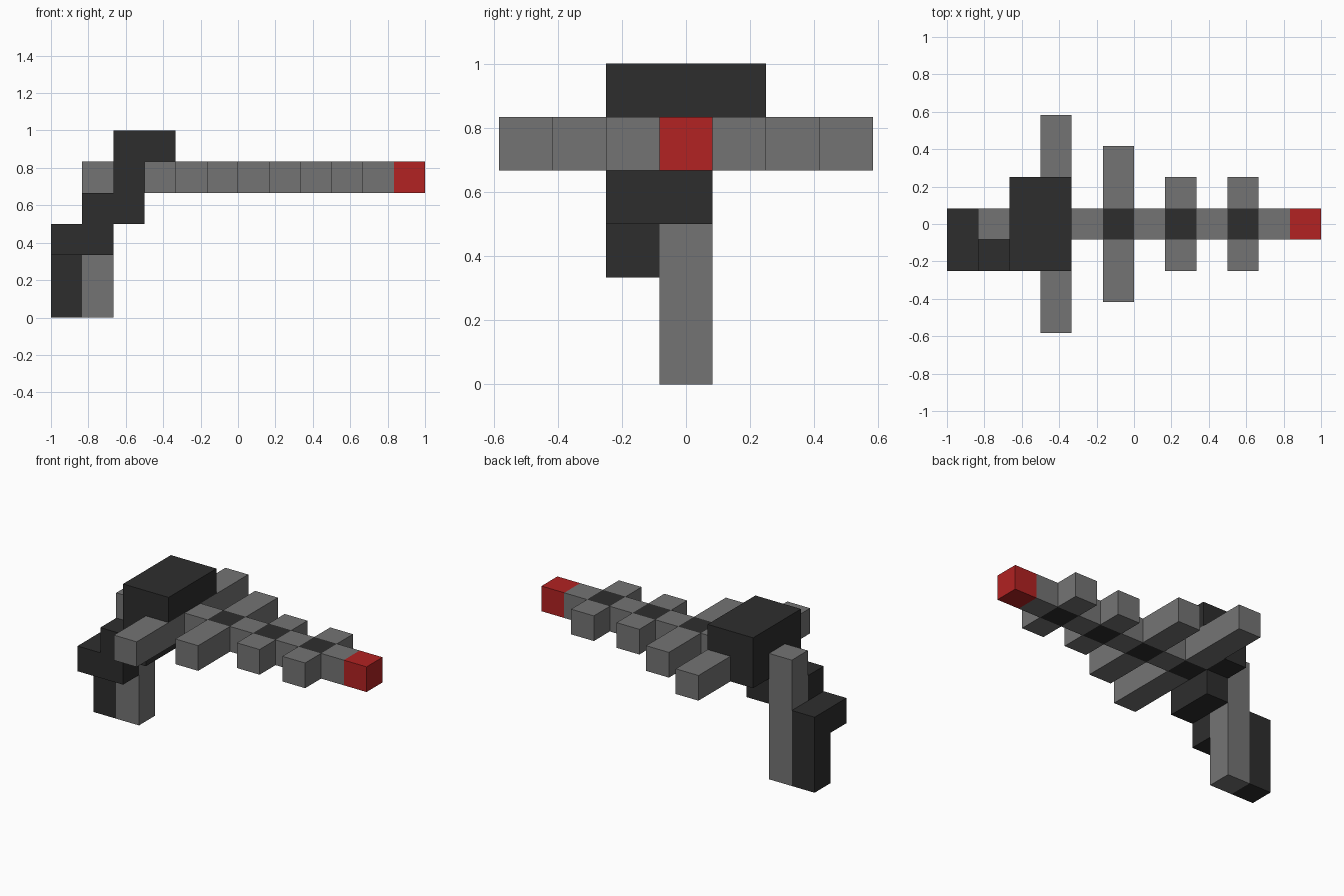
import bpy
import bmesh
from mathutils import Vector

cube = bpy.data.objects.get("Cube")
if cube:
    bpy.data.objects.remove(cube, do_unlink=True)

U = 1 / 6  # edge length of one block


def material(name, r, g, b):
    m = bpy.data.materials.new(name)
    m.diffuse_color = (r, g, b, 1)
    m.use_nodes = True
    m.node_tree.nodes["Principled BSDF"].inputs["Base Color"].default_value = (r, g, b, 1)
    return m


DARK = material("charcoal", 0.027, 0.027, 0.027)
GREY = material("mid_grey", 0.175, 0.175, 0.175)
RED = material("signal_red", 0.445, 0.016, 0.016)


def block(name, mat, x, y, z):
    """Box from (low, high) ranges counted in blocks; x starts at the rear, y at the middle."""
    lo = Vector((x[0] - 6, y[0], z[0])) * U
    hi = Vector((x[1] - 6, y[1], z[1])) * U
    bm = bmesh.new()
    bmesh.ops.create_cube(bm, size=1)
    bmesh.ops.scale(bm, vec=hi - lo, verts=bm.verts)
    bmesh.ops.translate(bm, vec=(lo + hi) / 2, verts=bm.verts)
    mesh = bpy.data.meshes.new(name)
    bm.to_mesh(mesh)
    bm.free()
    mesh.materials.append(mat)
    obj = bpy.data.objects.new(name, mesh)
    bpy.context.collection.objects.link(obj)
    return obj


MID = (-0.5, 0.5)
SIDE = (-1.5, -0.5)
BAR = (4, 5)

# Upright grip post and its dark rear pad
block("grip_post", GREY, (1, 2), MID, (0, 5))
block("grip_back", DARK, (0, 1), MID, (0, 3))

# Stepped dark guard climbing one side of the grip
block("guard_lower", DARK, (0, 2), SIDE, (2, 3))
block("guard_upper", DARK, (1, 2), SIDE, (3, 4))
block("body_underside", DARK, (2, 3), (-1.5, 0.5), (3, 4))

# Main body with overhanging cap
block("body", DARK, (2, 3), (-1.5, 1.5), BAR)
block("body_cap", DARK, (2, 4), (-1.5, 1.5), (5, 6))

# Barrel: dark cross hubs, mirrored side arms, grey links between
for x, reach in ((3, 3.5), (5, 2.5), (7, 1.5), (9, 1.5)):
    block("barrel_hub", DARK, (x, x + 1), MID, BAR)
    block("left_arm" if x else "arm", GREY, (x, x + 1), (0.5, reach), BAR).name = "back_arm"
    block("front_arm", GREY, (x, x + 1), (-reach, -0.5), BAR)
    block("barrel_link", GREY, (x + 1, x + 2), MID, BAR)

# Red muzzle tip
block("muzzle_tip", RED, (11, 12), MID, BAR)
